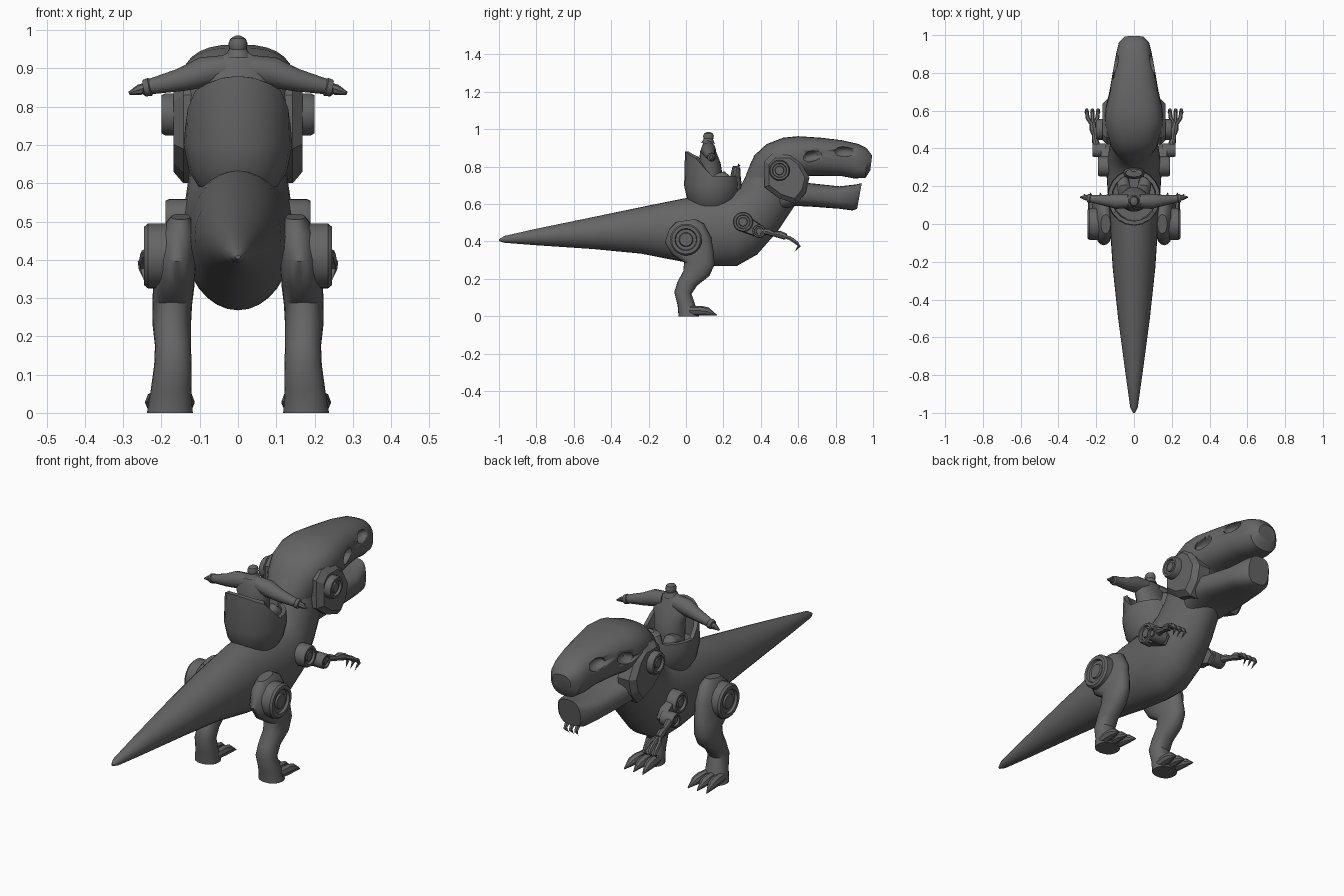
import bpy, bmesh, math
from mathutils import Vector, Matrix

cube = bpy.data.objects.get("Cube")
if cube:
    bpy.data.objects.remove(cube)

grey = bpy.data.materials.new("dark grey")
grey.use_nodes = True
COLOUR = (0.13, 0.13, 0.13, 1)
grey.diffuse_color = COLOUR
grey.node_tree.nodes["Principled BSDF"].inputs["Base Color"].default_value = COLOUR


def finish(name, bm, mirror=False, angle=35):
    bmesh.ops.recalc_face_normals(bm, faces=bm.faces)
    mesh = bpy.data.meshes.new(name)
    bm.to_mesh(mesh)
    bm.free()
    mesh.materials.append(grey)
    ob = bpy.data.objects.new(name, mesh)
    bpy.context.collection.objects.link(ob)
    bpy.ops.object.select_all(action='DESELECT')
    ob.select_set(True)
    bpy.context.view_layer.objects.active = ob
    if angle:
        bpy.ops.object.shade_smooth_by_angle(angle=math.radians(angle))
    if mirror:
        ob.modifiers.new("mirror", 'MIRROR')
    return ob


def skin(bm, rings, closed=False):
    """Bridge equal rings of points; cap the ends or close the loop."""
    vs = [[bm.verts.new(p) for p in r] for r in rings]
    n = len(vs[0])
    pairs = list(zip(vs, vs[1:])) + ([(vs[-1], vs[0])] if closed else [])
    for a, b in pairs:
        for i in range(n):
            j = (i + 1) % n
            bm.faces.new((a[i], a[j], b[j], b[i]))
    if not closed:
        bm.faces.new(vs[0])
        bm.faces.new(vs[-1])


def loft(name, sections, n=24, power=2.0, mirror=False):
    """Each section: one edge (y, z), opposite edge (y, z), half width, centre x."""
    rings = []
    for y1, z1, y2, z2, hw, cx in sections:
        a, b = Vector((cx, y1, z1)), Vector((cx, y2, z2))
        ring = []
        for i in range(n):
            t = 2 * math.pi * i / n
            c, s = [math.copysign(abs(f) ** (2 / power), f) for f in (math.cos(t), math.sin(t))]
            ring.append((a + b) / 2 + (a - b) / 2 * s + Vector((hw * c, 0, 0)))
        rings.append(ring)
    bm = bmesh.new()
    skin(bm, rings)
    return finish(name, bm, mirror)


def add_tube(bm, pts, radii, n=12, axis=None, squash=1.0):
    pts = [Vector(p) for p in pts]
    rings = []
    for k, (p, r) in enumerate(zip(pts, radii)):
        d = Vector(axis) if axis else pts[min(k + 1, len(pts) - 1)] - pts[max(k - 1, 0)]
        d.normalize()
        u = d.cross(Vector((0, 0, 1)) if abs(d.z) < 0.9 else Vector((0, 1, 0))).normalized()
        w = u.cross(d)
        rings.append([p + r * (math.cos(t) * u + squash * math.sin(t) * w)
                      for t in (2 * math.pi * i / n for i in range(n))])
    skin(bm, rings)


def tube(name, pts, radii, mirror=False, **kw):
    bm = bmesh.new()
    add_tube(bm, pts, radii, **kw)
    return finish(name, bm, mirror)


def joint(name, x0, x1, y, z, r):
    """Round joint along x with a raised rim and a recessed hub."""
    xs = [x0, x1 - 0.01, x1, x1, x1 - 0.012, x1 - 0.012, x1 - 0.004, x1 - 0.004]
    rs = [r, r, 0.9 * r, 0.7 * r, 0.65 * r, 0.45 * r, 0.4 * r, 0.05 * r]
    return tube(name, [(x, y, z) for x in xs], rs, True, n=24, axis=(1, 0, 0))


def plate(name, outline, x0, x1, shrink, angle=0):
    """Side plate from a (y, z) outline, tapering outwards."""
    cy = sum(p[0] for p in outline) / len(outline)
    cz = sum(p[1] for p in outline) / len(outline)
    bm = bmesh.new()
    skin(bm, [[(x, cy + (y - cy) * k, cz + (z - cz) * k) for y, z in outline]
              for x, k in ((x0, 1), (x1 - 0.025, 1), (x1, shrink))])
    return finish(name, bm, True, angle)


# Body: tail, torso and neck in one skin
loft("body", [
    (-1, .412, -1, .402, .006, 0), (-.97, .43, -.97, .393, .02, 0),
    (-.8, .468, -.8, .38, .044, 0), (-.5, .53, -.5, .36, .084, 0),
    (-.22, .588, -.24, .335, .113, 0), (0, .632, 0, .288, .128, 0),
    (.14, .645, .16, .268, .138, 0), (.24, .66, .27, .268, .145, 0),
    (.29, .69, .38, .33, .142, 0), (.315, .74, .49, .455, .13, 0),
    (.35, .83, .56, .56, .122, 0), (.42, .89, .6, .62, .12, 0)], 32)

# Skull with eye and nostril hollows
skull = loft("skull", [
    (.325, .76, .48, .62, .1, 0), (.365, .86, .54, .66, .13, 0),
    (.43, .92, .59, .71, .15, 0), (.52, .955, .62, .74, .155, 0),
    (.6, .963, .66, .75, .148, 0), (.72, .955, .73, .75, .126, 0),
    (.83, .942, .83, .75, .108, 0), (.92, .922, .9, .737, .093, 0),
    (.965, .9, .96, .74, .08, 0), (.995, .86, .985, .78, .05, 0)], 28, 2.5)
for y, z, r, seg, tilt in ((.845, .88, .055, 12, 0), (.67, .855, .062, 6, .25)):
    for side in (-1, 1):
        bm = bmesh.new()
        bmesh.ops.create_uvsphere(bm, u_segments=seg, v_segments=8, radius=1)
        size = Matrix.Diagonal((.035, r, .028, 1))
        place = Matrix.Translation((side * (.096 if y > .8 else .13), y, z))
        bm.transform(place @ Matrix.Rotation(tilt, 4, 'X') @ size)
        cutter = finish("hollow_cutter", bm)
        cutter.hide_render = True
        mod = skull.modifiers.new("hollow", 'BOOLEAN')
        mod.object = cutter
        bpy.context.view_layer.objects.active = skull
        bpy.ops.object.modifier_apply(modifier=mod.name)
        bpy.data.objects.remove(cutter)

# Lower jaw and its hinge
loft("lower_jaw", [
    (.46, .7, .5, .56, .1, 0), (.58, .735, .58, .59, .14, 0),
    (.66, .712, .66, .587, .13, 0), (.82, .695, .82, .575, .104, 0),
    (.91, .705, .89, .566, .084, 0), (.94, .712, .915, .575, .06, 0)], 24, 2.8)
plate("jaw_cheeks", [(.42, .83), (.46, .87), (.56, .87), (.61, .83), (.66, .74), (.64, .66),
                     (.59, .6), (.5, .63), (.42, .69)], .08, .168, .8)
joint("jaw_joints", .13, .2, .5, .78, .055)

# Legs, hips and feet
loft("legs", [
    (-.05, .505, .05, .52, .025, .15), (-.09, .465, .095, .495, .045, .155),
    (-.113, .395, .135, .42, .052, .16), (-.075, .33, .15, .33, .054, .168),
    (-.01, .288, .152, .275, .052, .172), (-.015, .24, .125, .215, .05, .173),
    (-.045, .185, .06, .165, .047, .17), (-.063, .13, .03, .12, .049, .17),
    (-.045, .06, .05, .06, .053, .175), (-.04, 0, .07, 0, .06, .178)], 20, 2.2, True)
joint("hip_joints", .17, .245, 0, .41, .085)
bm = bmesh.new()
for dx in (-.045, 0, .045):
    x = .178 + dx * .8
    add_tube(bm, [(x, .02, .03), (x + dx * .1, .08, .03), (x + dx * .2, .115, .026), (x + dx * .35, .165, .006)],
             [.022, .024, .02, .002], n=8, squash=1.1)
finish("toes", bm, True)

# Small mechanical arms with clawed hands
joint("shoulder_joints", .1, .19, .305, .505, .054)
joint("elbow_joints", .15, .22, .39, .455, .036)
plate("upper_arms", [(.31, .55), (.4, .49), (.42, .455), (.39, .42), (.29, .455)], .13, .175, .9)
bm = bmesh.new()
add_tube(bm, [(.19, .39, .455), (.205, .44, .452), (.21, .47, .44), (.215, .5, .438), (.22, .535, .425)],
         [.02, .018, .013, .02, .017], n=8)
for dx in (-.025, 0, .025):
    x = .22 + dx
    add_tube(bm, [(.22, .52, .43), (x, .56, .415), (x + dx * .2, .595, .39)],
             [.009, .011, .01], n=6)
    add_tube(bm, [(x + dx * .2, .59, .395), (x + dx * .2, .605, .375), (x, .58, .345)],
             [.012, .009, .001], n=6)
finish("forearms_and_claws", bm, True)


# Saddle tub: tall rounded back, low sides
def tub_ring(k, level, n=20):
    ring = []
    for i in range(n):
        t = 2 * math.pi * i / n
        x, y = .142 * k * math.cos(t), .14 + .15 * k * math.sin(t)
        back = min(1, max(0, (.13 - y) / .06))
        top = .75 + back * (.13 - 3 * x * x) if back else .75
        ring.append((x, y, top if level is None else level))
    return ring


bm = bmesh.new()
skin(bm, [tub_ring(.72, .59), tub_ring(.9, .63), tub_ring(1, .7), tub_ring(.97, None),
          tub_ring(.83, None), tub_ring(.8, .7)])
finish("saddle", bm, angle=25)
tube("saddle_horn", [(0, .27, .68), (0, .265, .75), (0, .27, .795), (0, .285, .81)],
     [.06, .055, .045, .02], n=12, squash=.5)

# Rider: jacketed torso, outstretched arms, head and legs
loft("rider_torso", [
    (.07, .68, .19, .68, .075, 0), (.065, .76, .195, .76, .075, 0),
    (.07, .82, .185, .82, .08, 0), (.075, .88, .165, .87, .095, 0),
    (.09, .92, .15, .91, .075, 0), (.1, .945, .14, .935, .028, 0)], 20)
tube("rider_sleeves", [(.03, .12, .9), (.09, .12, .89), (.15, .125, .87), (.232, .135, .852)],
     [.035, .04, .03, .02], True)
tube("rider_cuffs", [(.225, .134, .853), (.23, .135, .852), (.245, .137, .848), (.248, .137, .848)],
     [.018, .024, .022, .016], True)
bm = bmesh.new()
add_tube(bm, [(.24, .137, .85), (.258, .14, .844), (.285, .142, .835)], [.013, .014, .004], n=8)
add_tube(bm, [(.25, .14, .847), (.265, .158, .848)], [.006, .003], n=6)
finish("rider_hands", bm, True)
tube("rider_collar", [(0, .118, .925), (0, .12, .95)], [.036, .024], n=16)
tube("rider_head", [(0, .12, .935), (0, .12, .95), (0, .12, .965), (0, .12, .978), (0, .12, .986)],
     [.016, .023, .025, .02, .006], n=16, squash=1.15)
tube("rider_thighs", [(.04, .13, .72), (.055, .2, .74), (.06, .25, .7)], [.038, .035, .028], True)
